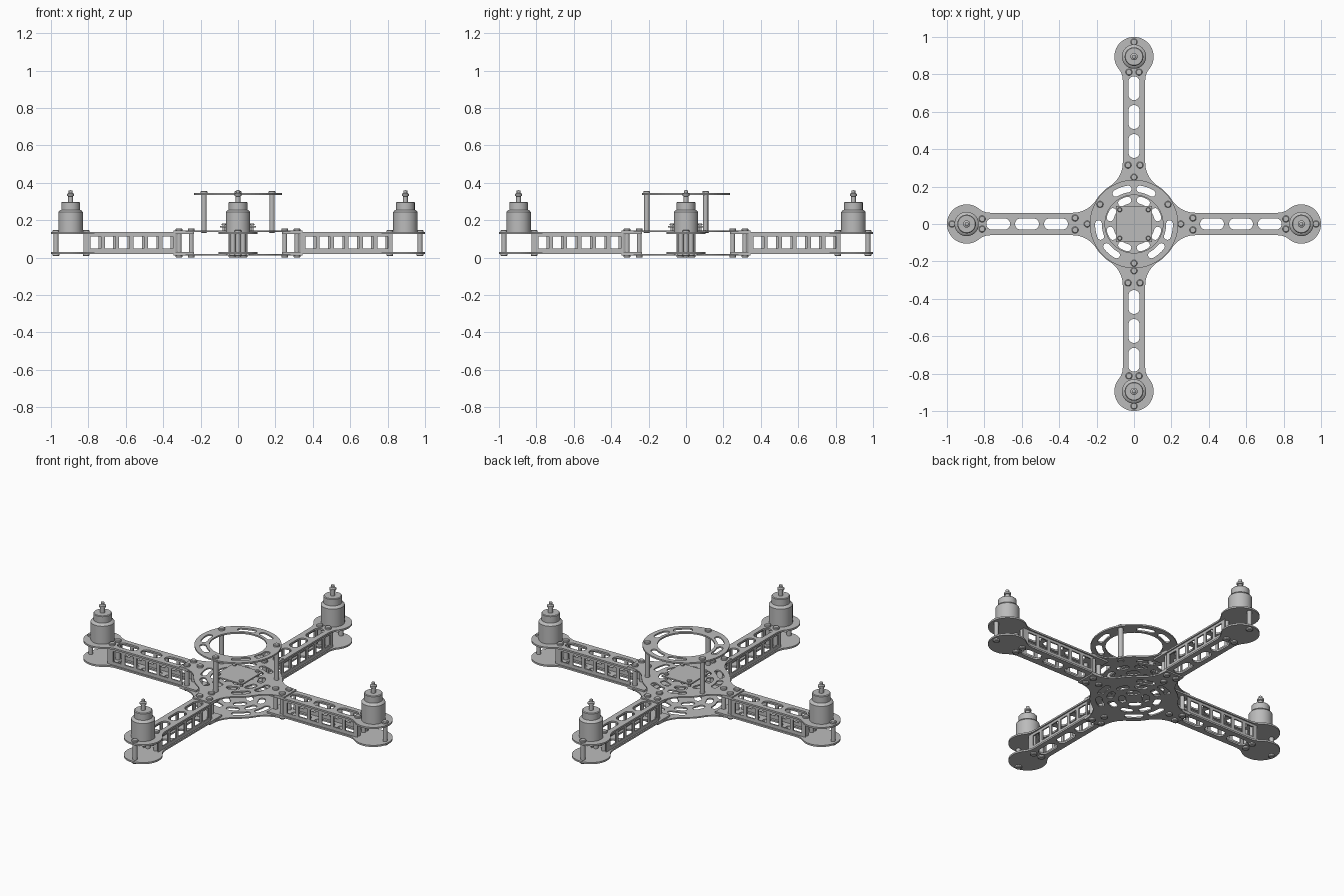
import bpy, bmesh
from math import pi, sin, cos, radians, atan2, sqrt
from mathutils import Matrix

if "Cube" in bpy.data.objects:
    bpy.data.objects.remove(bpy.data.objects["Cube"])

gray = bpy.data.materials.new("frame_gray")
gray.use_nodes = True
color = (0.5, 0.5, 0.5, 1)
gray.diffuse_color = color
gray.node_tree.nodes["Principled BSDF"].inputs["Base Color"].default_value = color


def add(name, mesh, turn=0):
    obj = bpy.data.objects.new(name, mesh)
    obj.rotation_euler.z = turn
    bpy.context.scene.collection.objects.link(obj)
    return obj


def finish(bm, name, smooth=False):
    bmesh.ops.remove_doubles(bm, verts=bm.verts, dist=1e-5)
    bmesh.ops.recalc_face_normals(bm, faces=bm.faces)
    for f in bm.faces:
        f.smooth = smooth
    for e in bm.edges:
        if len(e.link_faces) == 2 and e.calc_face_angle() > radians(35):
            e.smooth = False
    mesh = bpy.data.meshes.new(name)
    bm.to_mesh(mesh)
    bm.free()
    mesh.materials.append(gray)
    return mesh


def arc(cx, cy, r, start, end, n=12):
    """Points along an arc, angles in radians."""
    return [(cx + r * cos(start + (end - start) * i / n),
             cy + r * sin(start + (end - start) * i / n)) for i in range(n + 1)]


def circle(r, n=64):
    return arc(0, 0, r, 0, 2 * pi, n)[:-1]


def slot(x0, x1, half):
    """Straight slot with round ends."""
    return (arc(x1 - half, 0, half, -pi / 2, pi / 2)
            + arc(x0 + half, 0, half, pi / 2, 3 * pi / 2))


def arc_slot(r0, r1, degrees, width):
    """Curved slot with round ends, following a ring."""
    a, h = radians(degrees), radians(width / 2)
    mid, cap = (r0 + r1) / 2, (r1 - r0) / 2
    h -= cap / mid
    ends = [(mid * cos(a + s * h), mid * sin(a + s * h)) for s in (1, -1)]
    return (arc(0, 0, r1, a - h, a + h)
            + arc(*ends[0], cap, a + h, a + h + pi, 8)[1:-1]
            + arc(0, 0, r0, a + h, a - h)
            + arc(*ends[1], cap, a - h + pi, a - h + 2 * pi, 8)[1:-1])


def plate(name, loops, z0, z1, matrix=Matrix()):
    """Flat plate from an outline followed by its holes."""
    curve = bpy.data.curves.new(name, "CURVE")
    curve.dimensions = "2D"
    curve.fill_mode = "BOTH"
    curve.extrude = (z1 - z0) / 2
    for loop in loops:
        spline = curve.splines.new("POLY")
        spline.points.add(len(loop) - 1)
        for point, (x, y) in zip(spline.points, loop):
            point.co = (x, y, 0, 1)
        spline.use_cyclic_u = True
    temp = bpy.data.objects.new("temp", curve)
    bpy.context.scene.collection.objects.link(temp)
    bpy.context.view_layer.update()
    graph = bpy.context.evaluated_depsgraph_get()
    raw = bpy.data.meshes.new_from_object(temp.evaluated_get(graph))
    bpy.data.objects.remove(temp)
    bpy.data.curves.remove(curve)
    bm = bmesh.new()
    bm.from_mesh(raw)
    bpy.data.meshes.remove(raw)
    bm.transform(matrix @ Matrix.Translation((0, 0, (z0 + z1) / 2)))
    return finish(bm, name)


def lathe(name, profile, places=((0, 0),), steps=32):
    """Turned part from (radius, height) points, repeated at each place."""
    bm = bmesh.new()
    for x, y in places:
        verts = [bm.verts.new((x + r, y, z)) for r, z in profile]
        edges = [bm.edges.new(pair) for pair in zip(verts, verts[1:])]
        bmesh.ops.spin(bm, geom=verts + edges, cent=(x, y, 0), axis=(0, 0, 1),
                       angle=2 * pi, steps=steps, use_duplicate=False)
    return finish(bm, name, True)


def bolt(z0, z1, r=0.013, head=0.018, tall=0.012):
    """Post profile with a chamfered head at both ends."""
    c = 0.004
    return [(0, z0 - tall), (head - c, z0 - tall), (head, z0 - tall + c), (head, z0),
            (r, z0), (r, z1), (head, z1), (head, z1 + tall - c),
            (head - c, z1 + tall), (0, z1 + tall)]


# Plate outlines
HALF = 0.06
HUB, FILLET = 0.24, 0.15
cy = HALF + FILLET
cx = sqrt((HUB + FILLET) ** 2 - cy ** 2)
join = atan2(cy, cx)
quarter = ([(0.345, -HALF), (0.345, HALF)]
           + arc(cx, cy, FILLET, -pi / 2, join - pi, 10)
           + arc(0, 0, HUB, join, pi / 2 - join, 8)[1:-1]
           + [(y, x) for x, y in reversed(arc(cx, cy, FILLET, -pi / 2, join - pi, 10))])
hub_outline = []
for k in range(4):
    c, s = round(cos(k * pi / 2)), round(sin(k * pi / 2))
    hub_outline += [(x * c - y * s, x * s + y * c) for x, y in quarter]

MOTOR, DISC, NECK = 0.895, 0.105, 0.1
dx = sqrt((DISC + NECK) ** 2 - (HALF + NECK) ** 2)
bend = atan2(HALF + NECK, -dx)
side = (arc(MOTOR - dx, HALF + NECK, NECK, -pi / 2, bend - pi, 8)
        + arc(MOTOR, 0, DISC, bend, 0, 20)[1:])
upper = [(0.235, HALF)] + side
arm_outline = upper + [(x, -y) for x, y in reversed(upper[:-1])]
arm_slots = [slot(x, x + 0.128, 0.03) for x in (0.353, 0.508, 0.662)]

# Hub plates and raised ring
ring_slots = [arc_slot(0.172, 0.208, a + b, 32) for a in (30, 150, 270) for b in (40, 80)]
hub_holes = (ring_slots
             + [arc_slot(0.112, 0.15, 22.5 + 45 * k, 32) for k in range(8)]
             + [arc_slot(0.045, 0.085, 45 + 90 * k, 66) for k in range(4)])
for name, z in (("lower_hub_plate", 0.012), ("upper_hub_plate", 0.137)):
    add(name, plate(name, [hub_outline] + hub_holes, z, z + 0.008))
add("raised_ring", plate("raised_ring", [circle(0.236), circle(0.155)] + ring_slots,
                         0.336, 0.345))
ring_places = [(0.21 * cos(radians(a)), 0.21 * sin(radians(a))) for a in (30, 150, 270)]
add("ring_posts", lathe("ring_posts", bolt(0.145, 0.345, 0.014), ring_places, 20))

# Control board on four short posts
b = 0.095
add("control_board", plate("control_board", [[(-b, -b), (b, -b), (b, b), (-b, b)]],
                           0.162, 0.17))
corners = [(x, y) for x in (-0.076, 0.076) for y in (-0.076, 0.076)]
add("board_posts", lathe("board_posts", bolt(0.145, 0.175, 0.008, 0.013, 0.008),
                         corners, 16))

# Arm parts, shared by all four arms
parts = {
    "lower_arm_plate": plate("lower_arm_plate", [arm_outline] + arm_slots, 0.02, 0.03),
    "upper_arm_plate": plate("upper_arm_plate", [arm_outline] + arm_slots, 0.127, 0.137),
    "inner_arm_bolts": lathe("inner_arm_bolts", bolt(0.012, 0.145),
                             [(0.25, 0), (0.315, 0.032), (0.315, -0.032)], 20),
    "outer_arm_bolts": lathe("outer_arm_bolts", bolt(0.02, 0.137),
                             [(0.812, 0.027), (0.812, -0.027), (0.973, 0)], 20),
    "motor": lathe("motor", [
        (0, 0.137), (0.065, 0.137), (0.065, 0.244), (0.058, 0.253), (0.05, 0.256),
        (0.05, 0.294), (0.046, 0.298), (0.013, 0.298), (0.013, 0.328), (0.019, 0.331),
        (0.019, 0.341), (0.01, 0.346), (0.01, 0.358), (0, 0.361)], [(MOTOR, 0)], 40),
}


def box(x0, x1, z0, z1):
    return [(x0, z0), (x1, z0), (x1, z1), (x0, z1)]


# Ladder-like side walls
upright = Matrix.Rotation(pi / 2, 4, "X")
for label, y, shift in (("left", 0.048, 0), ("right", -0.048, 0.012)):
    windows = [box(x, x + 0.056, 0.05, 0.112)
               for x in (0.348 + shift + 0.077 * i for i in range(6))]
    name = label + "_arm_wall"
    parts[name] = plate(name, [box(0.335, 0.825, 0.03, 0.127)] + windows,
                        -y - 0.004, -y + 0.004, upright)

for k, place in enumerate(("left", "back", "right", "front")):
    for name, mesh in parts.items():
        add(place + "_" + name, mesh, k * pi / 2)
